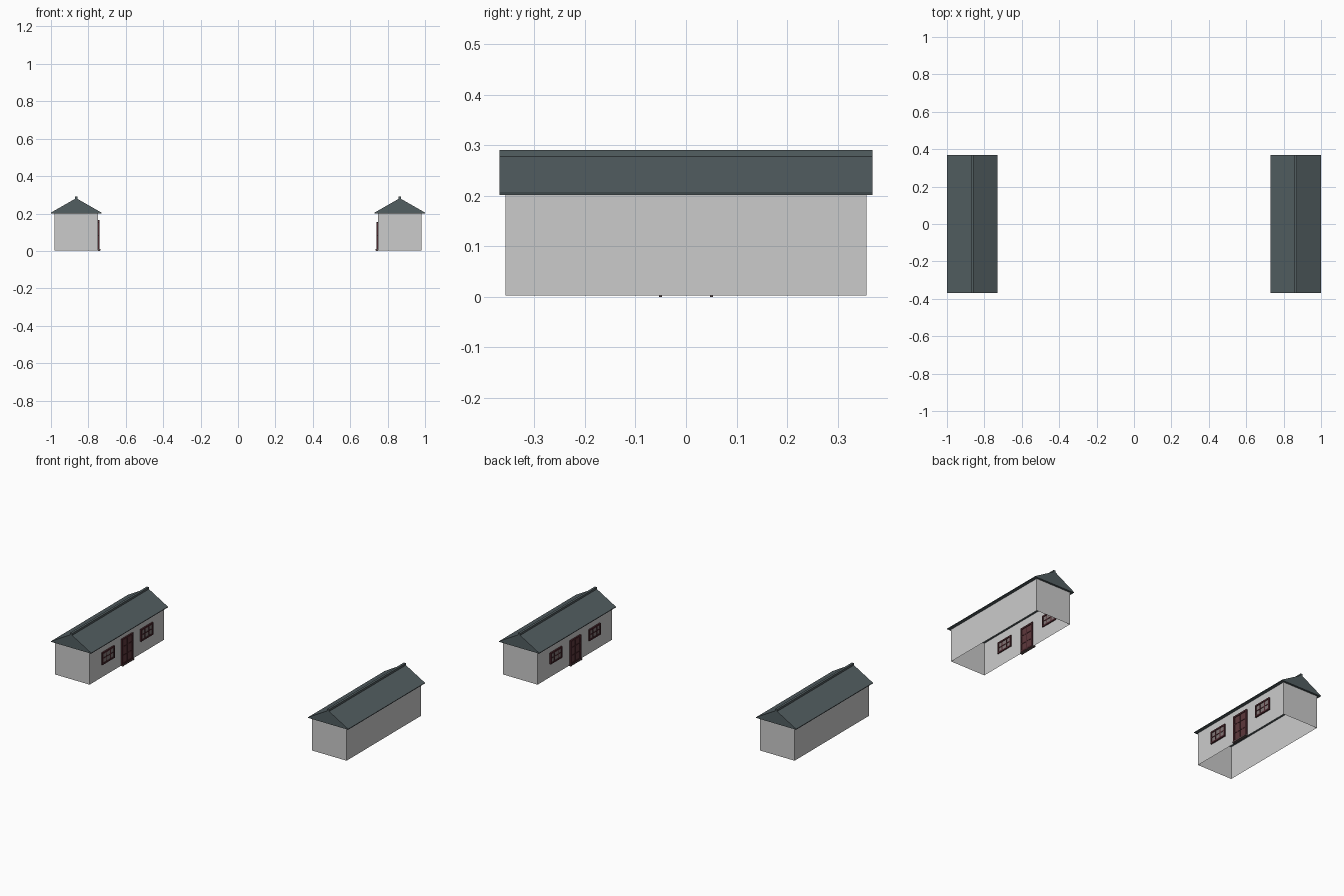
import bpy

if "Cube" in bpy.data.objects:
    bpy.data.objects.remove(bpy.data.objects["Cube"])


def material(name, rgb):
    m = bpy.data.materials.new(name)
    m.diffuse_color = (*rgb, 1)
    m.use_nodes = True
    m.node_tree.nodes["Principled BSDF"].inputs["Base Color"].default_value = m.diffuse_color
    return m


ROOF = material("slate", (0.085, 0.112, 0.12))
WOOD = material("dark_red_wood", (0.075, 0.022, 0.028))
PANEL = material("red_panel", (0.11, 0.04, 0.045))
GLASS = material("dim_glass", (0.22, 0.18, 0.18))
STONE = material("step_stone", (0.12, 0.08, 0.08))


def mesh(name, verts, faces, mat=None):
    me = bpy.data.meshes.new(name)
    me.from_pydata(verts, [], faces)
    ob = bpy.data.objects.new(name, me)
    bpy.context.collection.objects.link(ob)
    if mat:
        me.materials.append(mat)
    return ob


def box(name, x, y, z, mat=None, open_ends=False):
    (x0, x1), (y0, y1), (z0, z1) = sorted(x), sorted(y), sorted(z)
    v = [(a, b, c) for c in (z0, z1)
         for a, b in ((x0, y0), (x1, y0), (x1, y1), (x0, y1))]
    f = [(i, (i + 1) % 4, (i + 1) % 4 + 4, i + 4) for i in range(4)]
    if not open_ends:
        f += [(3, 2, 1, 0), (4, 5, 6, 7)]
    return mesh(name, v, f, mat)


def prism(name, profile, y, mat):
    n = len(profile)
    v = [(px, yy, pz) for yy in (-y, y) for px, pz in profile]
    f = [(i, (i + 1) % n, (i + 1) % n + n, i + n) for i in range(n)]
    f += [tuple(range(n))[::-1], tuple(range(n, 2 * n))]
    return mesh(name, v, f, mat)


def framed(name, xs, y, w, z0, z1, t, fill, bars_y, bars_z):
    """Frame with a recessed fill and dividing bars, set through the wall."""
    xa, xb = xs
    inset = (xb - xa) * 0.25
    y0, y1 = y - w / 2, y + w / 2
    box(name + "_fill", (xa + inset, xb - inset), (y0 + t / 2, y1 - t / 2),
        (z0 + t / 2, z1 - t / 2), fill)
    for yy in (y0, y1 - t):
        box(name + "_jamb", xs, (yy, yy + t), (z0, z1), WOOD)
    for zz in (z0, z1 - t):
        box(name + "_rail", xs, (y0 + t, y1 - t), (zz, zz + t), WOOD)
    bx = (xa + inset * 0.5, xb - inset * 0.5)
    for k in bars_y:
        c = y0 + w * k
        box(name + "_mullion", bx, (c - t * .3, c + t * .3), (z0 + t, z1 - t), WOOD)
    for k in bars_z:
        c = z0 + (z1 - z0) * k
        box(name + "_bar", bx, (y0 + t, y1 - t), (c - t * .3, c + t * .3), WOOD)


def house(side, s, k):
    """s: +1 right / -1 left; k: scale of the door and window joinery."""
    cx = 0.865 * s
    box(side + "_walls", (cx - 0.116, cx + 0.116), (-0.357, 0.357),
        (0.003, 0.203), open_ends=True)
    # Gable roof and ridge cap
    prism(side + "_roof", [(cx - 0.135, 0.201), (cx + 0.135, 0.201),
                           (cx + 0.135, 0.205), (cx, 0.282), (cx - 0.135, 0.205)],
          0.369, ROOF)
    box(side + "_ridge_cap", (cx - 0.007, cx + 0.007), (-0.369, 0.369),
        (0.272, 0.29), ROOF)
    # Joinery on the wall facing the other house
    wall = 0.749 * s
    xs = tuple(sorted((wall + 0.006 * s, wall - 0.009 * s)))
    for label, y in (("front", -0.186), ("back", 0.186)):
        framed(f"{side}_{label}_window", xs, y, 0.115 * k, 0.118 - 0.036 * k,
               0.118 + 0.036 * k, 0.009, GLASS, (1 / 3, 2 / 3), (0.5,))
    framed(side + "_door", xs, 0, 0.105 * k, 0.006, 0.162 * k, 0.01, PANEL,
           (0.5,), (0.35, 0.68))
    # Doorstep on two small feet
    box(side + "_step", (wall + 0.004 * s, wall - 0.013 * s), (-0.055, 0.055),
        (0.003, 0.009), STONE)
    for y in (-0.05, 0.05):
        box(side + "_step_foot", (wall, wall - 0.012 * s), (y - 0.003, y + 0.003),
            (0, 0.004), STONE)


house("left", -1, 1.02)
house("right", 1, 0.95)
